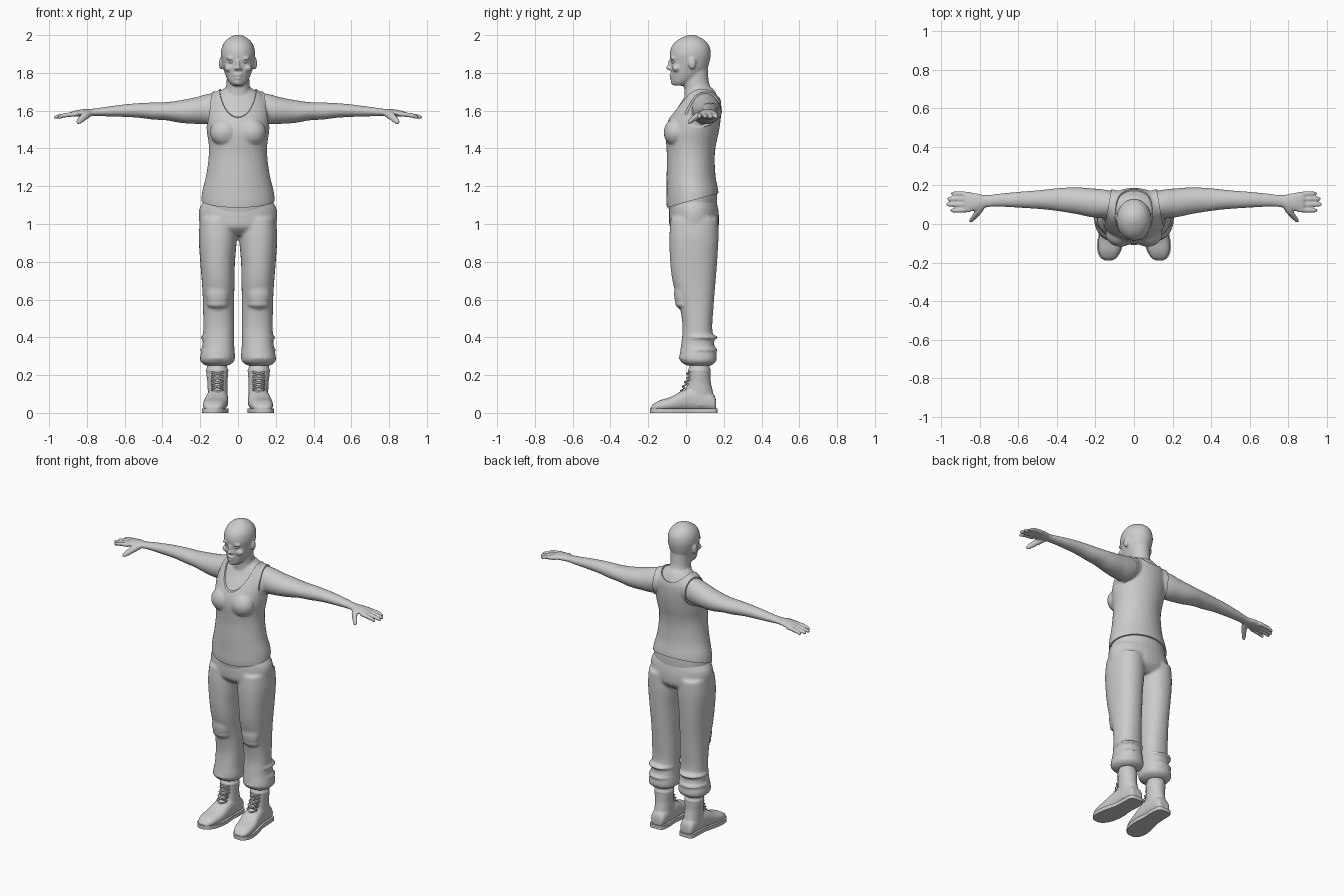
import bpy, bmesh, math
from mathutils import Matrix

if "Cube" in bpy.data.objects:
    bpy.data.objects.remove(bpy.data.objects["Cube"])

clay = bpy.data.materials.new("clay_grey")
clay.use_nodes = True
clay.diffuse_color = (0.6, 0.6, 0.6, 1)
clay.node_tree.nodes["Principled BSDF"].inputs["Base Color"].default_value = (0.6, 0.6, 0.6, 1)


def smooth_rows(rows, steps=4):
    """Catmull-Rom interpolation of section rows."""
    out = []
    for i in range(len(rows) - 1):
        p = [rows[max(0, min(len(rows) - 1, i + k))] for k in (-1, 0, 1, 2)]
        for s in range(steps):
            t = s / steps
            out.append([b + 0.5 * t * (c - a + t * (2 * a - 5 * b + 4 * c - d + t * (3 * (b - c) + d - a)))
                        for a, b, c, d in zip(*p)])
    return out + [list(rows[-1])]


def loft(bm, axis, rows, sides=(1, -1), power=2.0, count=32):
    """Closed tube; each row is position, then low/high extents on the other two axes."""
    for side in sides:
        rings = []
        for t, a0, a1, b0, b1 in smooth_rows(rows):
            ring = []
            for k in range(count):
                ang = math.tau * k / count
                c, s = math.cos(ang), math.sin(ang)
                a = (a0 + a1) / 2 + (a1 - a0) / 2 * math.copysign(abs(c) ** (2 / power), c)
                b = (b0 + b1) / 2 + (b1 - b0) / 2 * math.copysign(abs(s) ** (2 / power), s)
                x, y, z = {"x": (t, a, b), "y": (a, t, b), "z": (a, b, t)}[axis]
                ring.append(bm.verts.new((side * x, y, z)))
            rings.append(ring)
        for r, q in zip(rings, rings[1:]):
            for k in range(count):
                j = (k + 1) % count
                bm.faces.new((r[k], r[j], q[j], q[k]))
        bm.faces.new(rings[0])
        bm.faces.new(rings[-1])


def column(bm, rows):
    """Central symmetric loft; rows are height, half width, front, back."""
    loft(bm, "z", [(z, -w, w, f, b) for z, w, f, b in rows], sides=(1,))


def rod(bm, axis, path, count=12):
    """Round mirrored tube; path points are position, other two centres, radius."""
    loft(bm, axis, [(t, a - r, a + r, b - r, b + r) for t, a, b, r in path], count=count)


def blob(bm, centre, radii, sides=(1, -1)):
    for s in sides:
        m = Matrix.Translation((s * centre[0], centre[1], centre[2])) @ Matrix.Diagonal((*radii, 1))
        bmesh.ops.create_uvsphere(bm, u_segments=16, v_segments=10, radius=1, matrix=m)


def prism(bm, profile, kx=0, kz=0, depth=0.25, side=1):
    """Extrude an x-z profile along y with a shear."""
    ends = [[bm.verts.new((side * (x + kx * y), y, z + kz * y)) for x, z in profile] for y in (-depth, depth)]
    n = len(profile)
    for i in range(n):
        bm.faces.new((ends[0][i], ends[0][(i + 1) % n], ends[1][(i + 1) % n], ends[1][i]))
    bm.faces.new(ends[0])
    bm.faces.new(ends[1])


def make(name, bm):
    bmesh.ops.recalc_face_normals(bm, faces=bm.faces)
    mesh = bpy.data.meshes.new(name)
    bm.to_mesh(mesh)
    bm.free()
    obj = bpy.data.objects.new(name, mesh)
    bpy.context.collection.objects.link(obj)
    return obj


def fuse(obj, voxel, passes=3):
    rem = obj.modifiers.new("fuse", "REMESH")
    rem.mode, rem.voxel_size = "VOXEL", voxel
    sm = obj.modifiers.new("soften", "SMOOTH")
    sm.factor, sm.iterations = 0.5, passes


def finish(obj, angle=40):
    """Apply modifiers, shade smooth and colour."""
    bpy.context.view_layer.update()
    dg = bpy.context.evaluated_depsgraph_get()
    mesh = bpy.data.meshes.new_from_object(obj.evaluated_get(dg))
    obj.modifiers.clear()
    obj.data = mesh
    mesh.materials.clear()
    mesh.materials.append(clay)
    mesh.polygons.foreach_set("use_smooth", [True] * len(mesh.polygons))
    mesh.set_sharp_from_angle(angle=math.radians(angle))


ARM = [(.06, .04, .16, 1.56, 1.695), (.15, .03, .178, 1.53, 1.69), (.22, .035, .185, 1.53, 1.672),
       (.3, .052, .19, 1.535, 1.656), (.38, .065, .187, 1.549, 1.645), (.45, .074, .18, 1.553, 1.643),
       (.52, .08, .173, 1.562, 1.64), (.6, .085, .167, 1.567, 1.633), (.7, .09, .157, 1.57, 1.62),
       (.77, .086, .15, 1.572, 1.61), (.82, .07, .16, 1.571, 1.608), (.88, .062, .168, 1.568, 1.597)]


def core(bm, arm):
    """Torso, bust, neck and arms shared by the skin and the top."""
    column(bm, [(1.0, .17, -.08, .16), (1.1, .185, -.094, .165), (1.17, .181, -.094, .163),
                (1.25, .161, -.094, .148), (1.35, .147, -.092, .143), (1.42, .146, -.096, .15),
                (1.48, .155, -.1, .163), (1.54, .16, -.088, .173), (1.6, .163, -.055, .178),
                (1.65, .15, -.022, .176), (1.69, .115, .0, .16), (1.72, .07, .02, .14)])
    blob(bm, (.07, -.052, 1.485), (.07, .058, .066))
    column(bm, [(1.62, .1, .0, .172), (1.68, .08, -.008, .155), (1.72, .064, -.01, .132),
                (1.76, .06, -.014, .12), (1.83, .06, .0, .115)])
    loft(bm, "x", arm)


# Skin: core, head, face and hands fused together
bm = bmesh.new()
core(bm, ARM)
column(bm, [(1.732, .028, -.06, -.01), (1.75, .046, -.074, .03), (1.78, .063, -.078, .08),
            (1.82, .077, -.08, .112), (1.86, .086, -.082, .125), (1.9, .091, -.086, .131),
            (1.94, .084, -.076, .125), (1.97, .066, -.05, .102), (1.99, .04, -.015, .07), (2.001, .012, .012, .045)])
blob(bm, (0, -.088, 1.827), (.014, .02, .012), (1,))
blob(bm, (0, -.083, 1.845), (.009, .014, .026), (1,))
blob(bm, (.012, -.083, 1.822), (.009, .011, .008))
blob(bm, (.033, -.069, 1.877), (.03, .014, .009))
blob(bm, (.047, -.05, 1.825), (.027, .024, .02))
blob(bm, (0, -.077, 1.79), (.024, .013, .007), (1,))
blob(bm, (0, -.075, 1.771), (.021, .012, .007), (1,))
blob(bm, (0, -.063, 1.75), (.024, .018, .016), (1,))
blob(bm, (.091, .033, 1.85), (.01, .02, .032))
for y, tip, spread in ((.073, .955, -.003), (.101, .975, 0), (.129, .97, .001), (.155, .95, .003)):
    rod(bm, "x", [(.85, y, 1.583, .013), (.92, y + spread, 1.575, .012),
                  (tip - .01, y + spread, 1.567, .0105), (tip, y + spread, 1.565, .005)])
rod(bm, "y", [(.1, .785, 1.588, .02), (.06, .81, 1.572, .021), (.025, .838, 1.546, .016), (.007, .85, 1.535, .008)])
skin = make("skin", bm)
fuse(skin, .0065)
finish(skin, 60)

# Eyes
bm = bmesh.new()
blob(bm, (.034, -.066, 1.858), (.015, .011, .008))
finish(make("eyes", bm), 180)

# Tank top: swollen core trimmed at neck, armholes and hem
bm = bmesh.new()
core(bm, ARM[:5])
tank = make("tank_top", bm)
fuse(tank, .009)
swell = tank.modifiers.new("swell", "DISPLACE")
swell.strength, swell.mid_level = .009, 0

bm = bmesh.new()
arc = [math.pi * (1 + i / 16) for i in range(17)]
prism(bm, [(.1 * math.cos(a), 1.72 + .125 * math.sin(a)) for a in arc] + [(.1, 2.3), (-.1, 2.3)], kz=.38)
armhole = [(.28 + .13 * math.cos(a), 1.6 + .16 * math.sin(a)) for a in arc[:9]]
for s in (1, -1):
    prism(bm, armhole + [(1.3, 1.44), (1.3, 2), (.15, 2)], kx=-.18, side=s)
prism(bm, [(-.6, .5), (.6, .5), (.6, 1.115), (-.6, 1.115)], kz=.28)
cutter = make("tank_cutter", bm)
cutter.hide_render = True
trim = tank.modifiers.new("trim", "BOOLEAN")
trim.operation, trim.solver, trim.object = "DIFFERENCE", "EXACT", cutter
finish(tank)
bpy.data.objects.remove(cutter)

# Trousers with knee pads and gathered cuffs
bm = bmesh.new()
column(bm, [(.94, .16, -.04, .13), (.98, .196, -.084, .17), (1.03, .208, -.09, .175),
            (1.08, .205, -.088, .17), (1.12, .183, -.082, .16), (1.15, .165, -.07, .145)])
loft(bm, "z", [(1.03, .012, .2, -.08, .17), (.93, .006, .208, -.088, .172), (.8, .016, .2, -.084, .165),
               (.7, .018, .192, -.072, .157), (.62, .02, .187, -.05, .15), (.55, .02, .185, -.03, .145),
               (.45, .02, .184, -.018, .139), (.36, .02, .188, -.026, .15), (.3, .016, .2, -.034, .163),
               (.27, .022, .197, -.026, .158), (.25, .055, .17, .005, .13)], power=2.25)
blob(bm, (.108, -.02, .63), (.062, .044, .085))
blob(bm, (.108, -.022, .575), (.058, .035, .022))
for z, tilt in ((.335, .01), (.29, -.01), (.4, .012)):
    blob(bm, (.11, .065 + tilt, z), (.093, .098, .014))
trousers = make("trousers", bm)
fuse(trousers, .009, 4)
finish(trousers, 60)

# Boots
bm = bmesh.new()
loft(bm, "z", [(.04, .055, .16, .0, .15), (.1, .055, .16, -.005, .145), (.16, .056, .162, .008, .132),
               (.21, .052, .168, .012, .13), (.235, .056, .165, .015, .126), (.27, .062, .16, .025, .12)])
loft(bm, "y", [(.16, .075, .14, .015, .06), (.145, .06, .152, .008, .1), (.08, .053, .16, .008, .13),
               (.03, .052, .165, .008, .135), (-.02, .052, .173, .008, .118), (-.08, .058, .184, .008, .085),
               (-.14, .072, .184, .008, .066), (-.175, .092, .17, .01, .045), (-.186, .11, .15, .015, .03)], power=2.4)
blob(bm, (.11, .07, .225), (.062, .064, .014))
boots = make("boots", bm)
fuse(boots, .0065)
finish(boots, 60)

# Soles: rounded slabs
bm = bmesh.new()
outline = smooth_rows([(.168, .085, .13), (.155, .06, .155), (.09, .052, .16), (.03, .056, .163), (-.03, .05, .178),
                       (-.09, .054, .19), (-.14, .068, .19), (-.175, .09, .175), (-.19, .115, .15)], 3)
for s in (1, -1):
    loop = [(s * a, y) for y, a, b in outline] + [(s * b, y) for y, a, b in reversed(outline)]
    low, top = [[bm.verts.new((x, y, z)) for x, y in loop] for z in (0, .024)]
    for i in range(len(loop)):
        j = (i + 1) % len(loop)
        bm.faces.new((low[i], low[j], top[j], top[i]))
    bm.faces.new(low)
    bm.faces.new(top)
finish(make("soles", bm))

# Boot laces: crossed cords up the front
bm = bmesh.new()
for i in range(5):
    z, y = .115 + .023 * i, -.026 + .011 * min(i, 3)
    for tilt in (.009, -.009):
        rod(bm, "x", [(.076, y + .012, z - tilt, .005), (.11, y - .002, z, .005), (.144, y + .012, z + tilt, .005)], 8)
finish(make("boot_laces", bm), 60)
